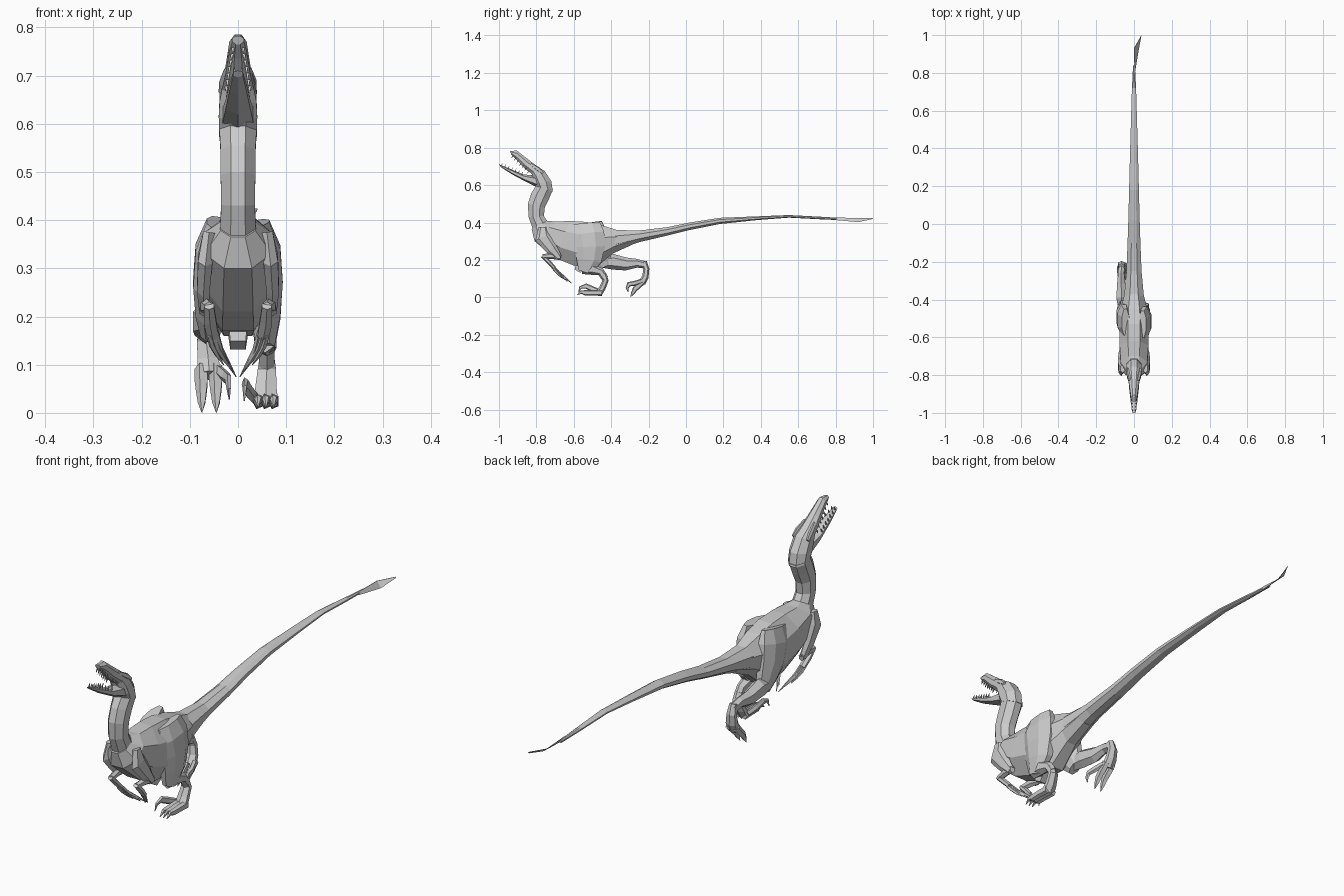
import bpy, math
from math import sin, cos, pi
from mathutils import Vector

X = Vector((1, 0, 0))


def make(name, rings):
    """Skin a list of equal-sized point rings, with capped ends."""
    n = len(rings[0])
    verts = [p for r in rings for p in r]
    faces = [list(range(n))[::-1], list(range(len(verts) - n, len(verts)))]
    for i in range(len(rings) - 1):
        for k in range(n):
            a, b = i * n + k, i * n + (k + 1) % n
            faces.append((a, b, b + n, a + n))
    me = bpy.data.meshes.new(name)
    me.from_pydata(verts, [], faces)
    import bmesh
    bm = bmesh.new()
    bm.from_mesh(me)
    bmesh.ops.recalc_face_normals(bm, faces=bm.faces)
    bm.to_mesh(me)
    bm.free()
    ob = bpy.data.objects.new(name, me)
    bpy.context.collection.objects.link(ob)
    return ob


def ring(c, u, v, n):
    s = 1 / cos(pi / n)
    return [c + u * (s * cos(2 * pi * (k + .5) / n)) + v * (s * sin(2 * pi * (k + .5) / n))
            for k in range(n)]


def loft(name, sections, n=8):
    """Sections: top y, top z, bottom y, bottom z, half width."""
    rings = []
    for yt, zt, yb, zb, w in sections:
        t, b = Vector((0, yt, zt)), Vector((0, yb, zb))
        rings.append(ring((t + b) / 2, X * w, (t - b) / 2, n))
    return make(name, rings)


def limb(name, pts, n=6, side=1):
    """Points: x, y, z, half width, half depth."""
    P = [Vector((p[0] * side, p[1], p[2])) for p in pts]
    rings = []
    for i, p in enumerate(P):
        t = (P[min(i + 1, len(P) - 1)] - P[max(i - 1, 0)]).normalized()
        u = (X - t * t.dot(X)).normalized()
        rings.append(ring(p, u * pts[i][3], t.cross(u) * pts[i][4], n))
    return make(name, rings)


# Head, jaws and neck
loft("skull", [(-.94, .782, -.935, .765, .012), (-.905, .785, -.905, .735, .018),
               (-.845, .738, -.867, .693, .025), (-.795, .70, -.825, .66, .033),
               (-.755, .675, -.82, .635, .038), (-.72, .62, -.815, .61, .04),
               (-.712, .565, -.80, .592, .039)])
loft("lower_jaw", [(-1.0, .71, -.99, .697, .010), (-.94, .685, -.935, .662, .018),
                   (-.87, .655, -.86, .622, .026), (-.79, .645, -.79, .59, .032)], 6)
loft("neck", [(-.712, .575, -.80, .60, .039), (-.733, .525, -.828, .555, .036),
              (-.755, .48, -.845, .50, .036), (-.76, .435, -.842, .43, .035),
              (-.73, .39, -.81, .34, .038)])

# Torso
loft("torso", [(-.75, .41, -.825, .365, .036), (-.70, .405, -.81, .30, .070),
               (-.62, .408, -.70, .21, .076), (-.53, .403, -.60, .17, .078),
               (-.45, .385, -.48, .16, .072), (-.37, .36, -.39, .235, .052),
               (-.29, .355, -.29, .28, .042)])
limb("pelvis_keel", [(0, -.52, .22, .02, .04), (0, -.56, .175, .02, .03), (0, -.58, .14, .016, .018)], 4)

# Tail with a thin slanted blade at the end
loft("tail", [(-.38, .36, -.38, .25, .052), (-.25, .357, -.25, .295, .040),
              (-.10, .375, -.10, .33, .034), (.02, .40, .02, .36, .030),
              (.18, .425, .18, .392, .026), (.38, .433, .38, .413, .021),
              (.55, .440, .55, .426, .016), (.72, .431, .72, .417, .011),
              (.84, .424, .84, .412, .005)])
blade = [((.004, .80, .427), (.004, .80, .413)), ((0, .93, .423), (.024, .92, .402)),
         ((.04, 1.0, .424), (.038, .995, .418))]
make("tail_blade", [[Vector(a) - X * .001, Vector(a) + X * .001,
                     Vector(b) + X * .001, Vector(b) - X * .001] for a, b in blade])

for s, tag in ((1, "right"), (-1, "left")):
    # Eyes and brows
    limb(tag + "_brow", [(.022, -.83, .712, .006, .006), (.031, -.79, .685, .007, .010),
                         (.034, -.765, .665, .005, .006)], 5, s)
    # Teeth along both jaws
    for i in range(7):
        f = i / 6
        y, z = -.925 + .085 * f, .757 - .08 * f
        limb(f"{tag}_upper_tooth_{i}", [(.011 + .014 * f, y, z, .003, .003),
                                        (.010 + .013 * f, y - .009, z - .014, .0004, .0004)], 4, s)
        y, z = -.988 + .11 * f, .702 - .045 * f
        limb(f"{tag}_lower_tooth_{i}", [(.007 + .015 * f, y, z, .003, .003),
                                        (.007 + .014 * f, y + .007, z + .016, .0004, .0004)], 4, s)
    # Folded arms
    limb(tag + "_upper_arm", [(.060, -.765, .375, .012, .02), (.068, -.765, .32, .015, .038),
                              (.072, -.72, .26, .013, .028), (.070, -.68, .212, .010, .016)], 6, s)
    limb(tag + "_forearm", [(.070, -.67, .215, .010, .014), (.066, -.715, .222, .012, .015),
                            (.060, -.765, .218, .010, .011)], 6, s)
    limb(tag + "_hand", [(.060, -.768, .222, .010, .009), (.058, -.735, .19, .013, .010),
                         (.052, -.705, .158, .012, .009)], 6, s)
    for i, (x, y, z) in enumerate([(.004, -.61, .075), (.010, -.635, .085), (.030, -.66, .10)]):
        bx = .046 + .007 * i
        limb(f"{tag}_finger_{i}", [(bx, -.715, .17 - .004 * i, .005, .006),
                                   ((bx * 2 + x) / 3 + .004, (-1.43 + y) / 3, (.32 + z) / 3, .005, .006),
                                   ((bx + x * 2) / 3 + .003, (-.715 + 2 * y) / 3, (.16 + 2 * z) / 3, .004, .005),
                                   (x, y, z, .0008, .0008)], 5, s)

# Planted right leg
limb("right_thigh", [(.045, -.53, .395, .020, .07), (.054, -.525, .34, .034, .088),
                     (.058, -.515, .27, .035, .082), (.058, -.52, .20, .030, .068),
                     (.056, -.54, .135, .020, .035)], 8)
limb("right_shin", [(.056, -.555, .15, .018, .022), (.058, -.50, .15, .022, .026),
                    (.060, -.455, .135, .016, .018), (.060, -.432, .10, .016, .016)])
limb("right_metatarsus", [(.060, -.44, .125, .014, .012), (.060, -.43, .09, .019, .014),
                          (.058, -.447, .05, .022, .015), (.058, -.465, .022, .025, .016)])
for i, x in enumerate((.042, .058, .074)):
    limb(f"right_toe_{i}", [(x, -.45, .024, .010, .014), (x, -.50, .025, .010, .013),
                            (x, -.54, .024, .009, .012), (x, -.56, .028, .006, .008),
                            (x, -.583, .012, .001, .001)], 5)
limb("right_sickle_claw", [(.035, -.46, .03, .008, .010), (.022, -.50, .045, .008, .012),
                           (.015, -.535, .06, .006, .012), (.014, -.565, .052, .004, .007),
                           (.013, -.575, .025, .001, .001)], 5)

# Trailing left leg
limb("left_thigh", [(.045, -.52, .395, .020, .07), (.054, -.51, .34, .034, .085),
                    (.058, -.49, .27, .035, .078), (.058, -.455, .21, .030, .055),
                    (.058, -.43, .165, .020, .035)], 8, -1)
limb("left_shin", [(.060, -.46, .185, .020, .022), (.066, -.39, .19, .027, .036),
                   (.068, -.32, .178, .022, .030), (.068, -.26, .182, .016, .020),
                   (.066, -.215, .172, .016, .016)], 6, -1)
limb("left_metatarsus", [(.066, -.225, .19, .014, .014), (.066, -.212, .15, .019, .014),
                         (.062, -.217, .11, .022, .015), (.060, -.235, .078, .024, .017)], 6, -1)
for i, x in enumerate((.045, .075)):
    limb(f"left_toe_{i}", [(x, -.225, .092, .012, .015), (x, -.25, .065, .012, .013),
                           (x, -.272, .045, .010, .012), (x, -.285, .022, .007, .008),
                           (x, -.297, .0015, .001, .001)], 5, -1)
limb("left_sickle_claw", [(.04, -.235, .088, .008, .010), (.026, -.275, .075, .008, .011),
                          (.020, -.305, .07, .006, .011), (.019, -.315, .05, .004, .007),
                          (.018, -.31, .028, .001, .001)], 5, -1)
